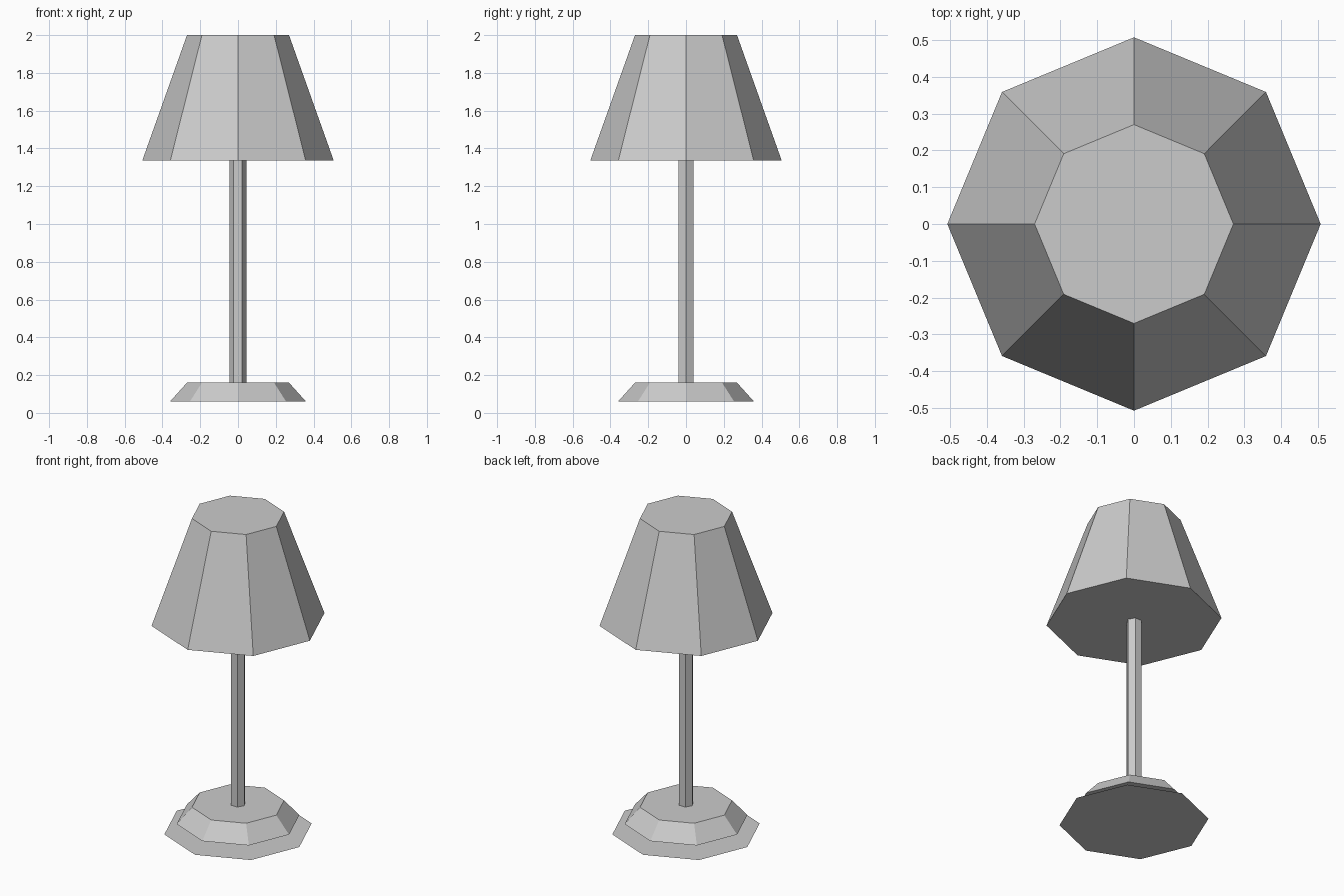
import bpy
import bmesh

cube = bpy.data.objects.get("Cube")
if cube:
    bpy.data.objects.remove(cube, do_unlink=True)

grey = bpy.data.materials.new("light_grey")
grey.use_nodes = True
colour = (0.6, 0.6, 0.6, 1)
grey.diffuse_color = colour
grey.node_tree.nodes["Principled BSDF"].inputs["Base Color"].default_value = colour


def add_object(name, bm):
    mesh = bpy.data.meshes.new(name)
    bm.to_mesh(mesh)
    bm.free()
    mesh.materials.append(grey)
    obj = bpy.data.objects.new(name, mesh)
    bpy.context.collection.objects.link(obj)
    return obj


def frustum(name, sides, r_bottom, r_top, z_bottom, z_top):
    """Closed, flat-shaded tapered prism with a corner on +x."""
    bm = bmesh.new()
    bmesh.ops.create_cone(bm, cap_ends=True, segments=sides, radius1=r_bottom,
                          radius2=r_top, depth=z_top - z_bottom)
    # Put a corner on the x axis whatever the primitive's start angle
    bmesh.ops.translate(bm, verts=bm.verts, vec=(0, 0, (z_bottom + z_top) / 2))
    if not any(abs(v.co.y) < 1e-4 and v.co.x > 0 for v in bm.verts):
        for v in bm.verts:
            v.co.x, v.co.y = v.co.y, -v.co.x
    return add_object(name, bm)


# Thin foot plate: a single flat octagon on the ground
bm = bmesh.new()
bmesh.ops.create_circle(bm, cap_ends=True, segments=8, radius=0.432)
add_object("foot_plate", bm)

# Tapered base, floating just above the foot plate
frustum("base", 8, 0.36, 0.27, 0.06, 0.16)

# Hexagonal pole
frustum("pole", 6, 0.045, 0.045, 0.16, 1.335)

# Octagonal lampshade
frustum("lampshade", 8, 0.507, 0.27, 1.335, 2.0)
